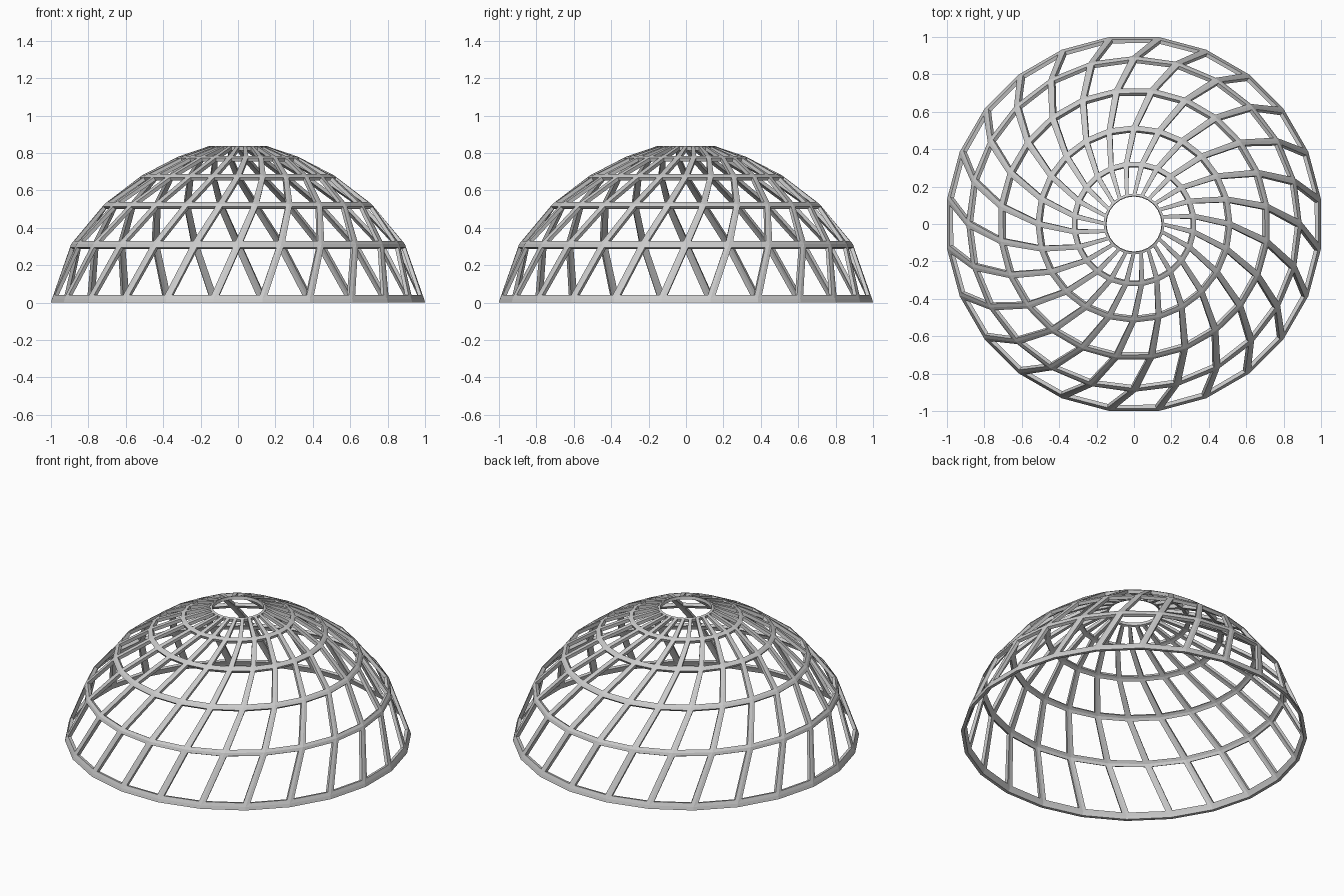
import bpy, bmesh
from math import cos, sin, radians
from mathutils import Vector

if "Cube" in bpy.data.objects:
    bpy.data.objects.remove(bpy.data.objects["Cube"])

SIDES = 24
STEP = 360 / SIDES
DEPTH = 0.02
CENTRE = Vector((0, 0, -0.17))

# Each ring: radius, height, half width of ribs, half width of ring band
RINGS = [
    (1.003, 0.020, 0.021, 0.022),
    (0.892, 0.313, 0.020, 0.019),
    (0.720, 0.527, 0.018, 0.018),
    (0.515, 0.679, 0.016, 0.016),
    (0.323, 0.780, 0.014, 0.014),
    (0.150, 0.838, 0.009, 0.014),
]

bm = bmesh.new()


def ring(radius, z, twist):
    """Ring of vertices, turned by the twist angle."""
    out = []
    for j in range(SIDES):
        a = radians(STEP * j + twist)
        out.append(bm.verts.new((radius * cos(a), radius * sin(a), z)))
    return out


# Node rings: every ring turns half a step further, so the ribs spiral
rows = [ring(r, z, STEP / 2 * (i + 1)) for i, (r, z, _, _) in enumerate(RINGS)]
foot = ring(1.0086, 0, STEP / 2)

# Foot strip under the lowest ring
for j in range(SIDES):
    k = (j + 1) % SIDES
    bm.faces.new((foot[j], foot[k], rows[0][k], rows[0][j]))

# Framed openings between rings
for i in range(len(RINGS) - 1):
    low, high = RINGS[i], RINGS[i + 1]
    slope = Vector((low[0] - high[0], low[1] - high[1])).length
    for j in range(SIDES):
        k = (j + 1) % SIDES
        outer = [rows[i][j], rows[i][k], rows[i + 1][k], rows[i + 1][j]]
        a, b, c, d = [v.co for v in outer]
        inner = []
        u0, u1 = low[2] / (b - a).length, high[2] / (c - d).length
        v0, v1 = low[3] / slope, 1 - high[3] / slope
        for side, v in ((0, v0), (1, v0), (1, v1), (0, v1)):
            u = u0 + (u1 - u0) * v
            u = 1 - u if side else u
            inner.append(bm.verts.new(a.lerp(b, u).lerp(d.lerp(c, u), v)))
        for n in range(4):
            m = (n + 1) % 4
            bm.faces.new((outer[n], outer[m], inner[m], inner[n]))

# Thickness of the bars, towards the inside, with a flat underside
ret = bmesh.ops.extrude_face_region(bm, geom=bm.faces[:], use_keep_orig=True)
for v in ret["geom"]:
    if isinstance(v, bmesh.types.BMVert):
        v.co -= (v.co - CENTRE).normalized() * DEPTH
        v.co.z = max(v.co.z, 0)
bmesh.ops.recalc_face_normals(bm, faces=bm.faces[:])

mesh = bpy.data.meshes.new("dome_lattice")
bm.to_mesh(mesh)
bm.free()
dome = bpy.data.objects.new("dome_lattice", mesh)
bpy.context.collection.objects.link(dome)
